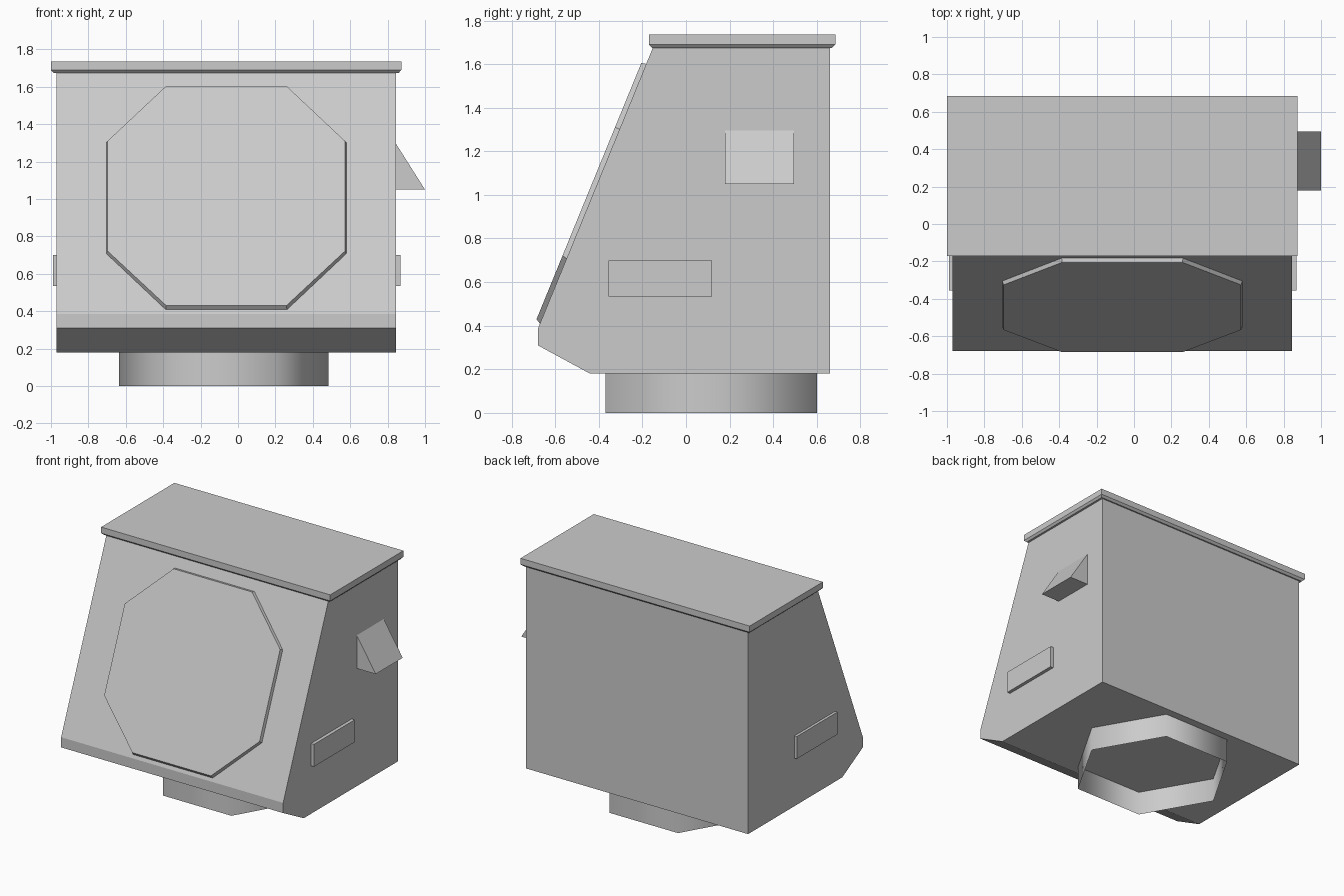
import bpy, math

if "Cube" in bpy.data.objects:
    bpy.data.objects.remove(bpy.data.objects["Cube"])

CX = -0.0625   # middle of the cabinet


def make(name, verts, faces):
    me = bpy.data.meshes.new(name)
    me.from_pydata(verts, [], faces)
    ob = bpy.data.objects.new(name, me)
    bpy.context.collection.objects.link(ob)
    return ob


def loft(name, rings, caps=True):
    """Join equal-length rings of points, optionally closing both ends."""
    n = len(rings[0])
    verts = [p for r in rings for p in r]
    faces = []
    for k in range(len(rings) - 1):
        for i in range(n):
            j = (i + 1) % n
            faces.append((k * n + i, k * n + j, (k + 1) * n + j, (k + 1) * n + i))
    if caps:
        faces.append(tuple(reversed(range(n))))
        faces.append(tuple(range((len(rings) - 1) * n, len(rings) * n)))
    ob = make(name, verts, faces)
    if caps:
        import bmesh
        bm = bmesh.new()
        bm.from_mesh(ob.data)
        bmesh.ops.recalc_face_normals(bm, faces=bm.faces)
        bm.to_mesh(ob.data)
        bm.free()
    return ob


def rect(x0, x1, y0, y1, z):
    return [(x0, y0, z), (x1, y0, z), (x1, y1, z), (x0, y1, z)]


# Cabinet body: side profile extruded across x
profile = [(-0.44, 0.18), (0.66, 0.18), (0.66, 1.68), (-0.15, 1.68),
           (-0.68, 0.385), (-0.68, 0.31)]
loft("body", [[(x, y, z) for y, z in profile] for x in (-0.97, 0.845)])

# Roof slab with a bevelled underside
loft("roof", [rect(-0.985, 0.86, -0.155, 0.67, 1.675),
              rect(-1.0, 0.873, -0.17, 0.685, 1.69),
              rect(-1.0, 0.873, -0.17, 0.685, 1.735)])


# Octagonal front panel lying on the sloped face
def octagon(hx, hx2, zs, y_offset):
    z0, z1, z2, z3 = zs
    pts = [(-hx2, z0), (hx2, z0), (hx, z1), (hx, z2),
           (hx2, z3), (-hx2, z3), (-hx, z2), (-hx, z1)]
    return [(CX + x, -0.68 + (z - 0.385) * 0.409 - y_offset, z) for x, z in pts]


loft("front_panel", [octagon(0.643, 0.325, (0.405, 0.705, 1.30, 1.60), -0.005),
                     octagon(0.635, 0.321, (0.43, 0.722, 1.31, 1.605), 0.024)])

# Side plates, one on each side
for side, x0, x1 in (("left", -0.99, -0.96), ("right", 0.835, 0.87)):
    loft(side + "_plate", [rect(x0, x1, -0.355, 0.12, z) for z in (0.535, 0.70)])

# Wedge-shaped hood on the right side
wedge = [(0.845, 1.05), (1.0, 1.05), (0.845, 1.295)]
loft("side_hood", [[(x, y, z) for x, z in wedge] for y in (0.18, 0.495)])

# Open six-sided collar underneath
hexagon = [(-0.075 + 0.56 * math.cos(a), 0.115 + 0.56 * math.sin(a))
           for a in (math.radians(60 * i) for i in range(6))]
collar = loft("base_collar", [[(x, y, z) for x, y in hexagon] for z in (0.0, 0.18)],
              caps=False)
for p in collar.data.polygons:
    p.use_smooth = True
